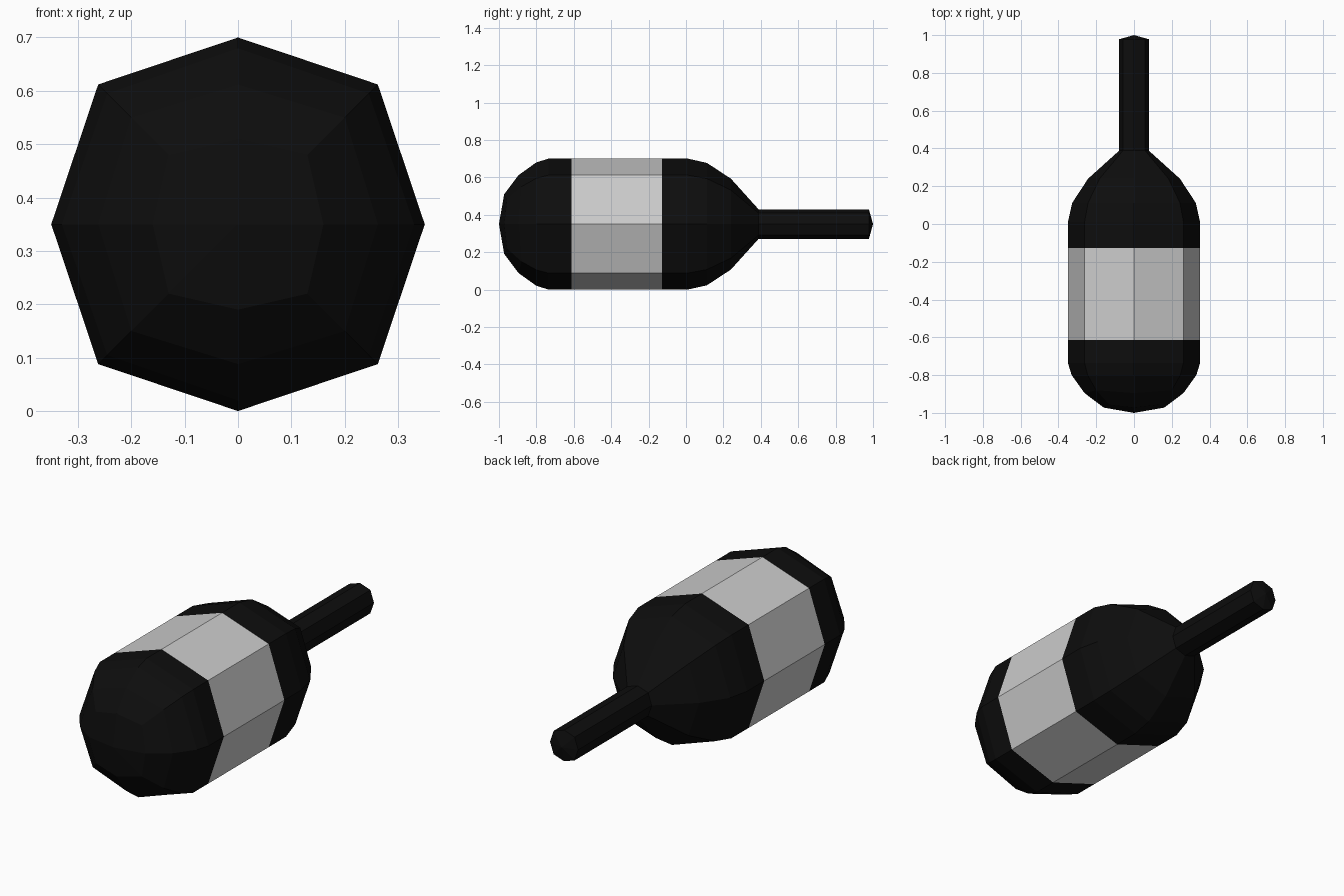
import bpy
import bmesh

if "Cube" in bpy.data.objects:
    bpy.data.objects.remove(bpy.data.objects["Cube"])

CENTRE_Z = 0.35

dark = bpy.data.materials.new("dark_shell")
dark.diffuse_color = (0.004, 0.004, 0.004, 1)
dark.use_nodes = True
dark.node_tree.nodes["Principled BSDF"].inputs["Base Color"].default_value = dark.diffuse_color


def lathe(name, rings, material=None):
    """Skin eight-sided rings (y, radius, corner offset, corner y shift) along y."""
    bm = bmesh.new()
    loops = []
    for y, r, c, dy in rings:
        if r == 0:
            loops.append([bm.verts.new((0, y, CENTRE_Z))])
            continue
        pts = [(r, 0), (c, c), (0, r), (-c, c), (-r, 0), (-c, -c), (0, -r), (c, -c)]
        loops.append([bm.verts.new((x, y + (dy if i % 2 else 0), CENTRE_Z + z))
                      for i, (x, z) in enumerate(pts)])
    for a, b in zip(loops, loops[1:]):
        for i in range(8):
            j = (i + 1) % 8
            if len(a) == 1:
                bm.faces.new((a[0], b[i], b[j]))
            elif len(b) == 1:
                bm.faces.new((a[j], a[i], b[0]))
            else:
                bm.faces.new((a[j], a[i], b[i], b[j]))
    bmesh.ops.recalc_face_normals(bm, faces=bm.faces)
    # Open bands need a definite outward direction
    bm.normal_update()
    mid = max(bm.faces, key=lambda f: f.calc_center_median().z)
    if mid.normal.z < 0:
        bmesh.ops.reverse_faces(bm, faces=bm.faces)
    mesh = bpy.data.meshes.new(name)
    bm.to_mesh(mesh)
    bm.free()
    obj = bpy.data.objects.new(name, mesh)
    bpy.context.collection.objects.link(obj)
    if material:
        mesh.materials.append(material)
    return obj


# Rounded dark nose
lathe("front_cap", [(-1.0, 0, 0, 0), (-0.972, 0.16, 0.13, 0.015),
                    (-0.895, 0.262, 0.2, 0.015), (-0.8, 0.33, 0.245, 0),
                    (-0.735, 0.35, 0.262, 0), (-0.613, 0.35, 0.262, 0)], dark)

# Pale middle band
lathe("middle_band", [(-0.613, 0.35, 0.262, 0), (-0.128, 0.35, 0.262, 0)])

# Dark tapering shoulder running into the slim handle
lathe("shoulder_and_handle", [(-0.128, 0.35, 0.262, 0), (0.01, 0.35, 0.262, 0),
                              (0.112, 0.327, 0.243, 0), (0.24, 0.243, 0.182, 0),
                              (0.388, 0.079, 0.059, 0), (0.978, 0.079, 0.059, 0),
                              (1.0, 0, 0, 0)], dark)
